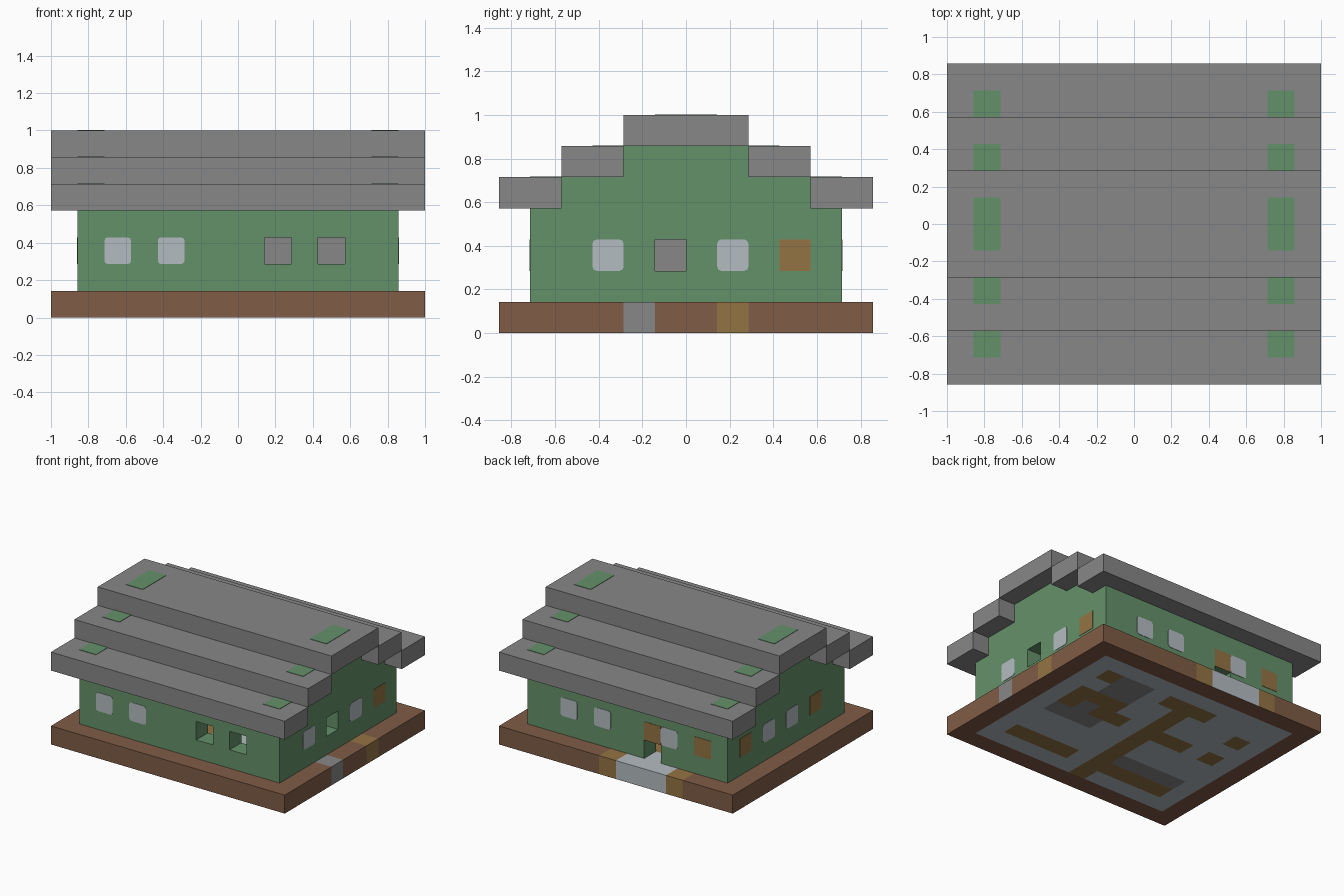
import bpy, bmesh
from mathutils import Vector

old = bpy.data.objects.get("Cube")
if old:
    bpy.data.objects.remove(old, do_unlink=True)

U = 1 / 7  # one building block


def material(name, r, g, b):
    lin = [((c / 255 + 0.055) / 1.055) ** 2.4 for c in (r, g, b)] + [1]
    m = bpy.data.materials.new(name)
    m.use_nodes = True
    m.diffuse_color = lin
    m.node_tree.nodes["Principled BSDF"].inputs["Base Color"].default_value = lin
    return m


GREEN = material("green wall", 100, 145, 106)
GREY = material("stone grey", 135, 135, 135)
BROWN = material("earth brown", 128, 92, 70)
PALE = material("pale stone", 180, 188, 192)
WOOD = material("tan wood", 148, 116, 68)


def finish(name, bm, *mats):
    bmesh.ops.recalc_face_normals(bm, faces=bm.faces)
    mesh = bpy.data.meshes.new(name)
    bm.to_mesh(mesh)
    bm.free()
    for m in mats:
        mesh.materials.append(m)
    obj = bpy.data.objects.new(name, mesh)
    bpy.context.collection.objects.link(obj)
    return obj


def box(name, lo, hi, mat, round_axis=None):
    """Box between two corners in block units, optionally with clipped corners along an axis."""
    lo, hi = Vector(lo) * U, Vector(hi) * U
    bm = bmesh.new()
    bmesh.ops.create_cube(bm, size=1)
    for v in bm.verts:
        v.co = Vector([(lo[k] + hi[k]) / 2 + v.co[k] * (hi[k] - lo[k]) for k in range(3)])
    if round_axis is not None:
        edges = [e for e in bm.edges
                 if all(abs(e.verts[0].co[k] - e.verts[1].co[k]) < 1e-6
                        for k in range(3) if k != round_axis)]
        bmesh.ops.bevel(bm, geom=edges, offset=0.018, segments=2, profile=0.5, affect='EDGES')
    return finish(name, bm, mat)


def cut(obj, lo, hi):
    """Cut a box-shaped opening through a wall."""
    cutter = box("cutter", lo, hi, GREEN)
    mod = obj.modifiers.new("opening", 'BOOLEAN')
    mod.operation, mod.solver, mod.object = 'DIFFERENCE', 'EXACT', cutter
    bpy.context.view_layer.objects.active = obj
    bpy.ops.object.modifier_apply(modifier=mod.name)
    bpy.data.objects.remove(cutter, do_unlink=True)


def plate(name, axis, at, a, mat, z=2):
    """One-block painted plate on a wall facing along the axis (0 = x, 1 = y)."""
    t = 0.02
    lo, hi = [a, a, z], [a + 1, a + 1, z + 1]
    lo[axis], hi[axis] = at - t, at + t
    box(name, lo, hi, mat, axis if mat is PALE else None)


# Base slab with a paved floor; rows run from the back, columns from the left side
FLOOR = ["............",
         ".ogg.ooo....",
         "..gg..o...o.",
         ".ooo..o.....",
         ".ogoo.ooo.o.",
         ".ggg..o.....",
         "......o.....",
         "......ogggg.",
         ".oooo.ooooo.",
         "......o....."]
CODE = {".": 2, "o": 3, "g": 1}
RIM = {(6, 0): 3, (7, 0): 2, (8, 0): 2, (9, 0): 2, (10, 0): 3, (0, 4): 3, (0, 7): 1}

bm = bmesh.new()
bmesh.ops.create_grid(bm, x_segments=14, y_segments=12, size=1)
for v in bm.verts:
    v.co.y *= 6 / 7
top = bmesh.ops.extrude_face_region(bm, geom=bm.faces[:])["geom"]
bmesh.ops.translate(bm, vec=(0, 0, U), verts=[g for g in top if isinstance(g, bmesh.types.BMVert)])
for f in bm.faces:
    c = f.calc_center_median()
    i = min(13, max(0, int((1 - c.x) / U)))
    j = min(11, max(0, int((6 * U - c.y) / U)))
    if 1 <= i <= 12 and 1 <= j <= 10:
        f.material_index = CODE[FLOOR[j - 1][i - 1]]
    elif c.z > 0.01:
        f.material_index = RIM.get((i, j), 0)
finish("base", bm, BROWN, GREY, PALE, WOOD)


# Stepped gable walls
def gable(name, x0, x1):
    half = [(5, 1), (5, 4), (4, 4), (4, 5), (2, 5), (2, 6)]
    pts = half + [(-y, z) for y, z in reversed(half)]
    bm = bmesh.new()
    face = bm.faces.new([bm.verts.new((x0 * U, y * U, z * U)) for y, z in pts])
    geom = bmesh.ops.extrude_face_region(bm, geom=[face])["geom"]
    bmesh.ops.translate(bm, vec=((x1 - x0) * U, 0, 0),
                        verts=[g for g in geom if isinstance(g, bmesh.types.BMVert)])
    return finish(name, bm, GREEN)


left_wall = gable("left_gable_wall", 5, 6)
right_wall = gable("right_gable_wall", -6, -5)
front_wall = box("front_wall", (-5, -5, 1), (5, -4, 4), GREEN)
back_wall = box("back_wall", (-5, 4, 1), (5, 5, 4), GREEN)

# Open windows and the doorway
for x in (1, 3):
    cut(front_wall, (x, -5.5, 2), (x + 1, -3.5, 3))
cut(left_wall, (4.5, -1, 2), (6.5, 0, 3))
cut(back_wall, (-2, 3.5, 0.5), (-1, 5.5, 2))

# Closed windows and wooden shutters
for x in (-5, -3):
    plate("front_window", 1, -5, x, PALE)
for x in (3, 1, -3):
    plate("back_window", 1, 5, x, PALE)
for x in (-2, -5):
    plate("back_shutter", 1, 5, x, WOOD)
for y in (-3, 1):
    plate("left_window", 0, 6, y, PALE)
plate("left_shutter", 0, 6, 3, WOOD)
for y in (-1, 1):
    plate("right_window", 0, -6, y, PALE)
for y in (-3, 3):
    plate("right_shutter", 0, -6, y, WOOD)

# Inner window backs
for x in (1, 3):
    plate("back_window_inside", 1, 4, x, GREY)
plate("right_window_inside", 0, -5, -1, GREY)

# Stepped roof with mossy patches near both ends
box("roof_ridge", (-7, -2, 6), (7, 2, 7), GREY)
for side in (-1, 1):
    for y, z in ((2, 5), (4, 4)):
        y0, y1 = sorted((side * y, side * (y + 2)))
        box("roof_step", (-7, y0, z), (7, y1, z + 1), GREY)
    x0, x1 = sorted((side * 5, side * 6))
    for y, w, z in ((-5, 1, 5), (-3, 1, 6), (-1, 2, 7), (2, 1, 6), (4, 1, 5)):
        box("roof_patch", (x0, y, z - 0.02), (x1, y + w, z + 0.02), GREEN)
